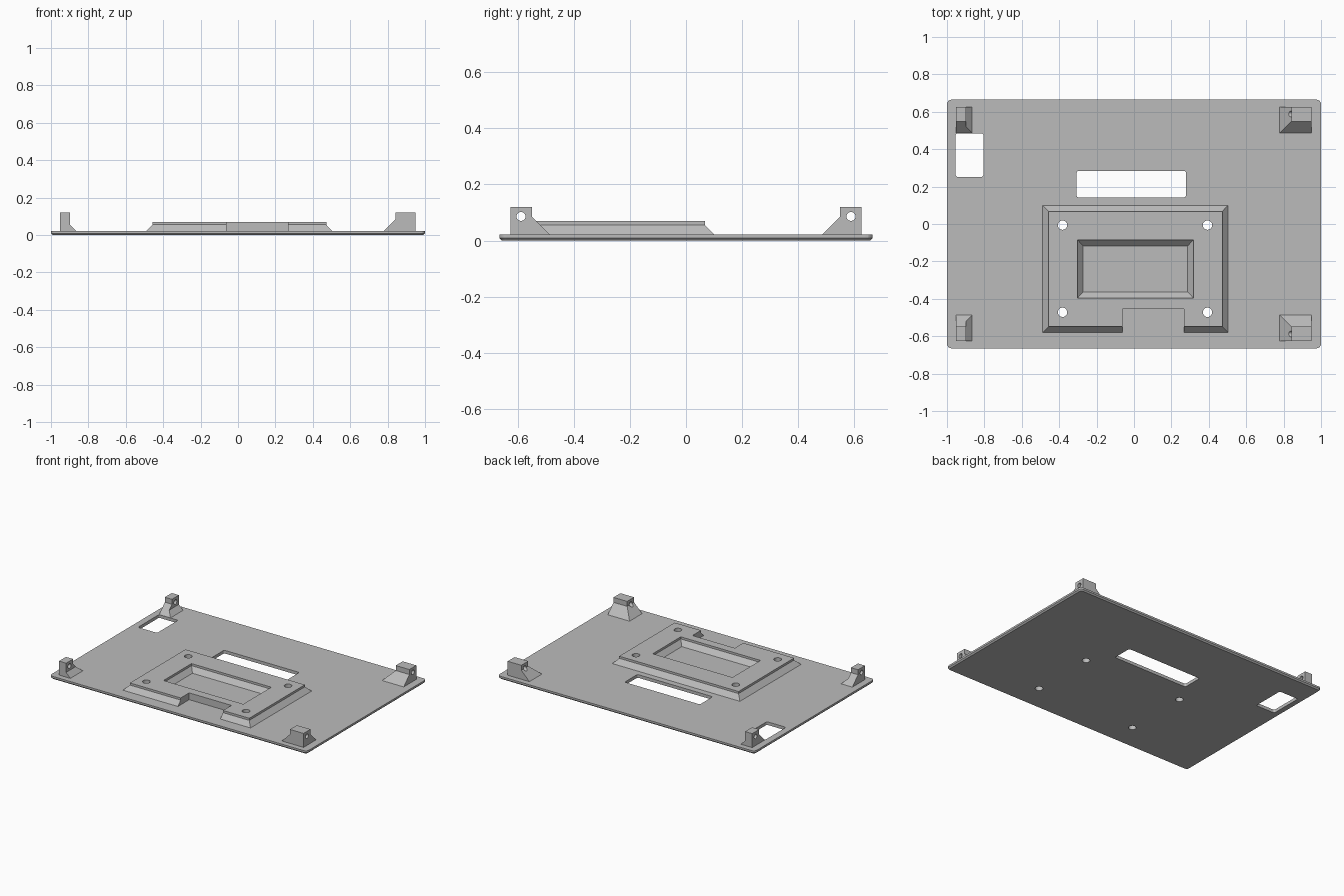
import bpy, bmesh, math

if "Cube" in bpy.data.objects:
    bpy.data.objects.remove(bpy.data.objects["Cube"])

grey = bpy.data.materials.new("plain grey")
grey.use_nodes = True
GREY = (0.5, 0.5, 0.5, 1)
grey.diffuse_color = GREY
grey.node_tree.nodes["Principled BSDF"].inputs["Base Color"].default_value = GREY

PLATE_TOP = 0.022


def outline(x0, x1, y0, y1, r=0):
    """Counter-clockwise rectangle, with rounded corners when r is set."""
    if r == 0:
        return [(x0, y0), (x1, y0), (x1, y1), (x0, y1)]
    centres = [(x1 - r, y1 - r), (x0 + r, y1 - r), (x0 + r, y0 + r), (x1 - r, y0 + r)]
    points = []
    for corner, (cx, cy) in enumerate(centres):
        for step in range(6):
            a = math.radians(corner * 90 + step * 18)
            points.append((cx + r * math.cos(a), cy + r * math.sin(a)))
    return points


def loft(name, layers):
    """Solid through a stack of (z, outline) layers."""
    bm = bmesh.new()
    rings = [[bm.verts.new((x, y, z)) for x, y in pts] for z, pts in layers]
    for low, high in zip(rings, rings[1:]):
        n = len(low)
        for i in range(n):
            j = (i + 1) % n
            bm.faces.new((low[i], low[j], high[j], high[i]))
    bm.faces.new(rings[0][::-1])
    bm.faces.new(rings[-1])
    bmesh.ops.recalc_face_normals(bm, faces=bm.faces)
    mesh = bpy.data.meshes.new(name)
    bm.to_mesh(mesh)
    bm.free()
    obj = bpy.data.objects.new(name, mesh)
    bpy.context.collection.objects.link(obj)
    mesh.materials.append(grey)
    return obj


def block(x0, x1, y0, y1, z0, z1, r=0):
    pts = outline(x0, x1, y0, y1, r)
    return loft("cutter", [(z0, pts), (z1, pts)])


def rod(location, radius, depth, along_x=False):
    bpy.ops.mesh.primitive_cylinder_add(
        vertices=32, radius=radius, depth=depth, location=location,
        rotation=(0, math.pi / 2 if along_x else 0, 0))
    return bpy.context.object


def cut(obj, cutters):
    """Subtract each cutter, then discard it."""
    bpy.context.view_layer.objects.active = obj
    for cutter in cutters:
        cutter.hide_render = True
        mod = obj.modifiers.new("cut", 'BOOLEAN')
        mod.operation = 'DIFFERENCE'
        mod.solver = 'EXACT'
        mod.object = cutter
        bpy.ops.object.modifier_apply(modifier=mod.name)
        bpy.data.objects.remove(cutter)


def screw_holes():
    return [rod((x, y, 0.03), 0.025, 0.2) for x in (-0.382, 0.393) for y in (-0.472, -0.006)]


# Base plate: rounded corners, chamfered lower edge, two openings
W, D, C = 1.0, 0.665, 0.009
full = outline(-W, W, -D, D, 0.025)
plate = loft("base_plate", [
    (0, outline(-W + C, W - C, -D + C, D - C, 0.025 - C)),
    (C, full), (PLATE_TOP, full)])
cut(plate, [
    block(-0.307, 0.278, 0.142, 0.284, -0.1, 0.1, 0.012),
    block(-0.954, -0.805, 0.252, 0.485, -0.1, 0.1, 0.012),
] + screw_holes())

# Raised mounting frame with flared foot
foot = outline(-0.489, 0.503, -0.58, 0.1)
rim = outline(-0.456, 0.472, -0.549, 0.068)
frame = loft("mounting_frame", [(0.015, foot), (PLATE_TOP, foot), (0.055, rim), (0.07, rim)])

# Pocket through the frame, flared the same way, and the front notch
pocket_floor = outline(-0.272, 0.287, -0.363, -0.117)
pocket_rim = outline(-0.302, 0.318, -0.396, -0.085)
pocket = loft("cutter", [
    (0, pocket_floor), (PLATE_TOP, pocket_floor), (0.055, pocket_rim), (0.1, pocket_rim)])
notch = block(-0.061, 0.268, -0.7, -0.455, 0, 0.1)
cut(frame, [pocket, notch] + screw_holes())


# Corner posts: upright block flaring inwards, with a cross hole
def post(name, side, end, x_out, x_in, flare):
    layers = []
    for z in (0.015, PLATE_TOP, 0.022 + min(flare, 0.033), 0.085, 0.12):
        rise = max(z - PLATE_TOP, 0)
        x = x_in - max(flare - rise, 0)
        y = 0.549 - max(0.063 - rise, 0)
        xs = sorted((side * x, side * x_out))
        ys = sorted((end * y, end * 0.626))
        layers.append((z, outline(*xs, *ys)))
    obj = loft(name, layers)
    cut(obj, [rod((side * 0.9, end * 0.588, 0.086), 0.016, 0.5, along_x=True)])


for end, word in ((-1, "front"), (1, "back")):
    post(word + "_left_post", 1, end, 0.948, 0.842, 0.063)
    post(word + "_right_post", -1, end, 0.953, 0.898, 0.033)
